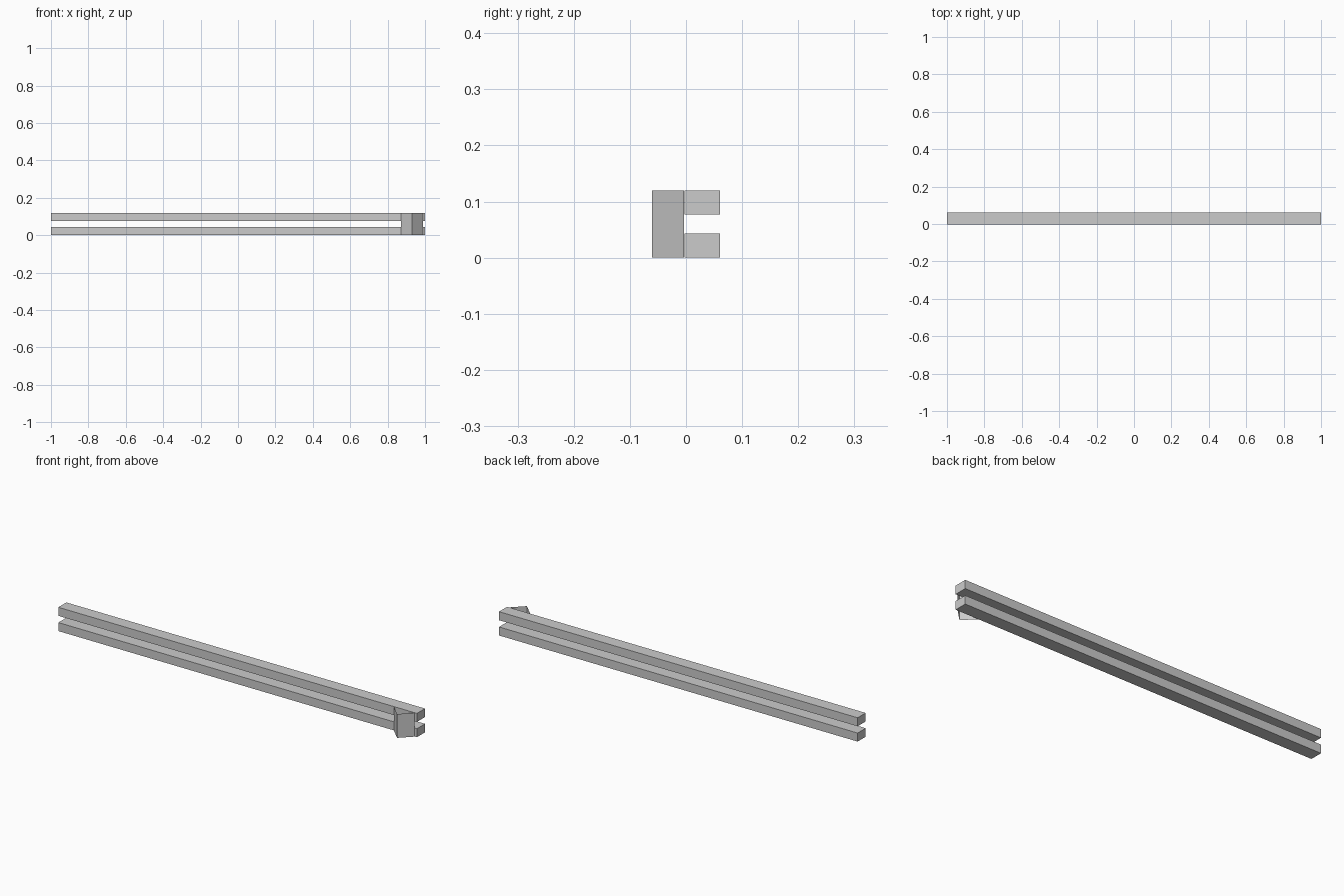
import bpy
import bmesh

cube = bpy.data.objects.get("Cube")
if cube:
    bpy.data.objects.remove(cube, do_unlink=True)

grey = bpy.data.materials.new("light grey")
grey.use_nodes = True
grey.diffuse_color = (0.6, 0.6, 0.6, 1)
grey.node_tree.nodes["Principled BSDF"].inputs["Base Color"].default_value = (0.6, 0.6, 0.6, 1)

HEIGHT = 0.12
BAR_HEIGHT = 0.043
BAR_FRONT, BAR_BACK = -0.003, 0.061


def add_object(name, bm):
    mesh = bpy.data.meshes.new(name)
    bm.to_mesh(mesh)
    bm.free()
    mesh.materials.append(grey)
    obj = bpy.data.objects.new(name, mesh)
    bpy.context.collection.objects.link(obj)
    return obj


def add_bar(name, bottom):
    bm = bmesh.new()
    bmesh.ops.create_cube(bm, size=1)
    bmesh.ops.scale(bm, vec=(2, BAR_BACK - BAR_FRONT, BAR_HEIGHT), verts=bm.verts)
    bmesh.ops.translate(bm, verts=bm.verts,
                        vec=(0, (BAR_FRONT + BAR_BACK) / 2, bottom + BAR_HEIGHT / 2))
    return add_object(name, bm)


# Two parallel rails
add_bar("lower_rail", 0)
add_bar("upper_rail", HEIGHT - BAR_HEIGHT)

# Open V-shaped sheet handle: a folded line extruded upward
bm = bmesh.new()
fold = [bm.verts.new((x, y, 0))
        for x, y in ((0.872, -0.004), (0.93, -0.061), (0.988, -0.004))]
edges = [bm.edges.new(pair) for pair in zip(fold, fold[1:])]
new_geom = bmesh.ops.extrude_edge_only(bm, edges=edges)["geom"]
bmesh.ops.translate(bm, vec=(0, 0, HEIGHT),
                    verts=[g for g in new_geom if isinstance(g, bmesh.types.BMVert)])
# Turn both panels to face the front
bm.normal_update()
bmesh.ops.reverse_faces(bm, faces=[f for f in bm.faces if f.normal.y > 0])
add_object("handle", bm)
